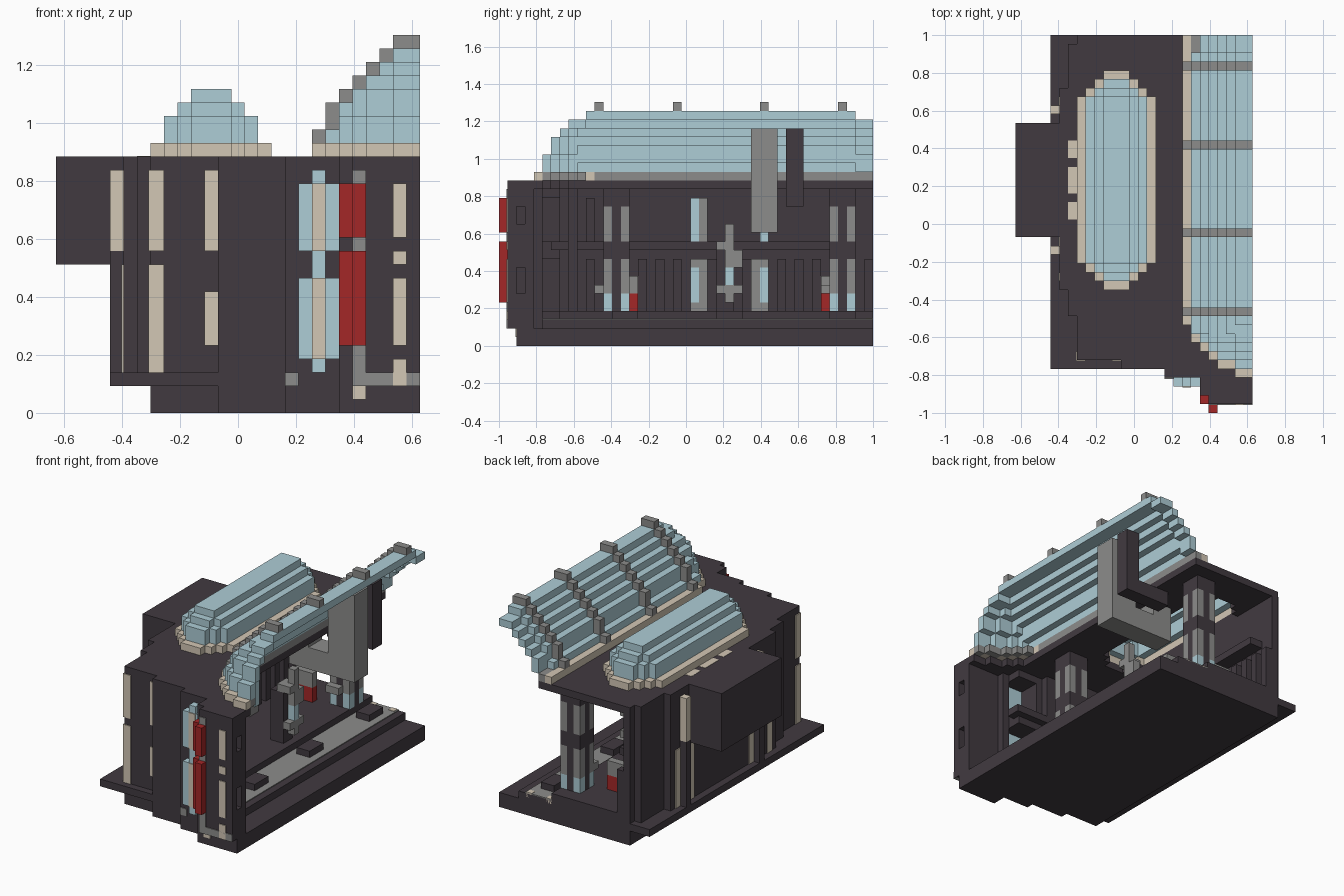
import bpy
import bmesh
from mathutils import Matrix, Vector

default_cube = bpy.data.objects.get("Cube")
if default_cube:
    bpy.data.objects.remove(default_cube)

# Block grid: every part is laid out in whole blocks
WIDE, DEEP = 27, 43
BLOCK = 2 / DEEP
ROOF_TOP = 19
SKIN = 0.12


def make_material(name, red, green, blue):
    material = bpy.data.materials.new(name)
    material.use_nodes = True
    colour = (red, green, blue, 1)
    material.diffuse_color = colour
    shader = material.node_tree.nodes["Principled BSDF"]
    shader.inputs["Base Color"].default_value = colour
    shader.inputs["Roughness"].default_value = 0.9
    return material


DARK = make_material("dark_stone", .053, .042, .051)
GLASS = make_material("pale_blue_glass", .42, .61, .67)
TAN = make_material("tan_trim", .65, .57, .46)
GREY = make_material("grey_metal", .265, .265, .258)
RED = make_material("red_panel", .37, .02, .02)


def build(name, material, boxes):
    """Join blocks given as (x span, y span, z span) into one object."""
    bm = bmesh.new()
    for spans in boxes:
        size = Vector([(high - low) * BLOCK for low, high in spans])
        middle = [(low + high) / 2 * BLOCK for low, high in spans]
        centre = Vector(middle) - Vector((WIDE * BLOCK / 2, 1, 0))
        matrix = Matrix.Translation(centre) @ Matrix.Diagonal(size.to_4d())
        bmesh.ops.create_cube(bm, size=1, matrix=matrix)
    mesh = bpy.data.meshes.new(name)
    bm.to_mesh(mesh)
    bm.free()
    mesh.materials.append(material)
    obj = bpy.data.objects.new(name, mesh)
    bpy.context.collection.objects.link(obj)


def one(start):
    return (start, start + 1)


def shell(height, base):
    """One-block skin under a height field, open underneath."""
    boxes = []
    for i in range(WIDE):
        for j in range(DEEP):
            top = height(i, j)
            if top > base:
                around = (height(i - 1, j), height(i + 1, j),
                          height(i, j - 1), height(i, j + 1))
                boxes.append((one(i), one(j), (min(top - 1, *around), top)))
    return boxes


def front_edge(i):
    """Stepped outline of the front wall."""
    for limit, edge in ((12, 6), (17, 5), (21, 4), (22, 2)):
        if i < limit:
            return edge
    return 1


def side_edge(j):
    """Stepped outline of the closed side wall."""
    for limit, edge in ((11, 7), (14, 6), (37, 5), (42, 6)):
        if j < limit:
            return edge
    return 7


# Base, ledge and floor
build("base", DARK, [((7, WIDE), (6, DEEP), (0, 2)),
                     ((12, WIDE), (5, 6), (0, 2)),
                     ((17, WIDE), (4, 5), (0, 2)),
                     ((21, WIDE), (2, 4), (0, 2))])
build("ledge", DARK, [((4, 17), (5, DEEP), (2, 3))])
build("floor", DARK, [((9, 24), (5, DEEP), (2, 3)),
                      ((8, 19), (7, DEEP), (3, 4))])
build("floor_strip", GREY, [((19, 23), (5, DEEP), (3, 3 + SKIN))])
build("floor_blocks", DARK, [((20, 22), (j, j + 3), (3, 4)) for j in (13, 25, 38)])
build("floor_studs", TAN, [((i, i + .8), (DEEP - .8, DEEP), (2.5, 3 + SKIN * 1.5))
                           for i in (19, 22)])

# Walls follow the stepped outlines: open behind the bay, niches in the cut end
front_wall = []
for i in range(7, WIDE):
    edge = front_edge(i)
    whole = ((edge, edge + 3), (2, 18))
    if 18 <= i < 21:
        front_wall += [(one(i), whole[0], z) for z in ((2, 4), (10, 12), (17, 18))]
    elif i == WIDE - 1:
        front_wall += [(one(i), one(j), (2, 18)) for j in (edge, edge + 2)]
        front_wall += [(one(i), one(edge + 1), z) for z in ((2, 6), (9, 14), (16, 18))]
    else:
        front_wall.append((one(i), *whole))
build("front_wall", DARK, front_wall)
build("side_wall", DARK, [((side_edge(j), 8), one(j), (2, 18))
                          for j in range(6, DEEP)])
build("side_box", DARK, [((0, 6), (20, 33), (11, ROOF_TOP))])


def skylight_span(i, inset):
    """Stepped footprint of the skylight, smaller with each inset."""
    step = min(i - 7, 15 - i, 3)
    if step < inset:
        return None
    return (17 - step + inset, 36 + step - inset)


# Roof, left open under the skylight and the long vault
rail_start = {19: 10, 20: 8, 21: 7, 22: 6, 23: 5, 24: 5, 25: 4, 26: 4}
roof = [((side_edge(j), 7), one(j), (18, ROOF_TOP))
        for j in range(6, DEEP) if side_edge(j) < 7]
for i in range(7, WIDE):
    back = DEEP if i < 21 else rail_start[i] + 1
    hole = skylight_span(i, 1)
    spans = [(front_edge(i), back)]
    if hole:
        spans = [(front_edge(i), hole[0]), (hole[1], back)]
    roof += [(one(i), span, (18, ROOF_TOP)) for span in spans]
build("roof", DARK, roof)
build("roof_inlays", TAN, [(one(6), span, (ROOF_TOP - 1, ROOF_TOP + SKIN / 3))
                           for span in ((22, 24), (25, 28), (29, 31))])


def skylight_height(i, j):
    top = 20
    for inset, level in ((1, 22), (2, 23), (3, 24)):
        span = skylight_span(i, inset)
        if span and span[0] <= j < span[1]:
            top = level
    return top


ring = []
for i in range(7, 16):
    outer, inner = skylight_span(i, 0), skylight_span(i, 1)
    spans = [outer]
    if inner:
        spans = [(outer[0], inner[0]), (inner[1], outer[1])]
    ring += [(one(i), span, (ROOF_TOP, 20)) for span in spans]
build("skylight_ring", TAN, ring)
build("skylight_glass", GLASS, shell(skylight_height, 20))

# Long half vault: one-block shell with a rounded front end
crown = {20: 21, 21: 23, 22: 24, 23: 25, 24: 26, 25: 27, 26: 27}
end_steps = [22, 24, 25, 26, 26]


def vault_height(i, j):
    i = min(i, WIDE - 1)
    if i not in crown or j <= rail_start[i]:
        return 20
    step = j - rail_start[i] - 1
    top = crown[i] - (j > 40)
    return max(20, min(top, end_steps[step]) if step < len(end_steps) else top)


build("vault_glass", GLASS, shell(vault_height, 20))
ribs = []
for j in (11, 20, 30, 39):
    for i in range(19, WIDE):
        low = vault_height(i, j)
        ribs.append((one(i), one(j), (low, low + (2 if i == 20 else 1))))
build("vault_ribs", GREY, ribs)
rail = [(one(19), (rail_start[19], DEEP), (ROOF_TOP, 20))]
lining = [(one(20), (rail_start[19] + 1, DEEP), (ROOF_TOP, 20))]
for i in range(20, WIDE):
    inner = rail_start[i - 1] + 1
    rail.append((one(i), (rail_start[i], inner), (ROOF_TOP, 20)))
    lining.append((one(i), one(inner), (ROOF_TOP, 20)))
build("vault_rail", TAN, rail)
build("vault_lining", GREY, lining)

# Front windows and doors
low_storey, high_storey = (3, 11), (12, 18)


def plate(i, z):
    """Thin strip on the front wall, one block wide."""
    return (one(i), (front_edge(i) - SKIN, front_edge(i)), z)


corner = ((7 - SKIN, 8), (6 - SKIN, 7))
build("front_windows", TAN, [(*corner, low_storey), (*corner, high_storey),
                             plate(11, (5, 9)), plate(11, high_storey)]
      + [plate(25, z) for z in ((2, 4), (5, 10), (11, 12), (13, 17))])
build("bay_glass", GLASS, [((18, 21), (3, 4), (4, 10)), ((18, 21), (3, 4), (12, 17)),
                           (one(19), (3, 4), (3, 18))])
build("bay_mullion", TAN, [(one(19), (3 - SKIN, 3), z) for z in ((4, 10), (12, 17))])
door_spans = ((5, 12), (13, 17))
build("front_doors", RED, [(one(21 + n), (1 - n, 2 - n), z)
                           for z in door_spans for n in (0, 1)])
build("door_fittings", GREY, [plate(22, z) for z in ((3, 5), (12, 13), (17, 18))]
      + [((22, WIDE), (1 - SKIN, 2), (2, 3)), (one(17), (4 - SKIN, 5), (2, 3))])
build("door_step", TAN, [(one(22), (2 - SKIN, 2), one(1))])

# Side windows and pilasters
pilaster_rows = (18, 34)
build("side_pilasters", TAN, [((4, 5), one(j), high_storey) for j in pilaster_rows])
build("pilaster_bases", DARK, [((4, 5), one(j), (2, 12)) for j in pilaster_rows])
build("side_windows", TAN, [((5 - SKIN, 5), one(j), low_storey)
                            for j in (15, 19, 32, 35)])

# Inner wall: panelling, balcony and windows
panels = [((8, 9), one(j), (4, 10)) for j in range(8, DEEP, 2)]
panels += [((8, 9), one(j), (12, 17)) for j in range(8, 14, 2)]
build("wall_panelling", DARK, panels)
build("balcony", DARK, [((8, 10), (6, DEEP - 2), (11, 12)),
                        ((8, 22), (6, 8), (11, 12))])
build("inner_window_frames", GREY, [((8, 10), (j, j + 2), (4, 10)) for j in (22, 29)]
      + [((8, 10), one(23), (12, 17))])
build("inner_window_glass", GLASS, [((9, 10 + SKIN), one(j), (5, 9)) for j in (22, 30)]
      + [((8, 10), one(22), (12, 17)), ((8, 10), one(30), (12, 14))])

# Two columns beneath the roof edge, each with a booth behind
for place, j in (("front", 12), ("back", 38)):
    corners = [(one(i), one(y)) for i in (16, 18) for y in (j, j + 2)]
    build(place + "_column_core", DARK, [((17, 18), (j, j + 3), (3, 18)),
                                         ((16, 19), one(j + 1), (3, 18)),
                                         ((16, 19), (j, j + 3), (10, 12)),
                                         ((16, 19), (j, j + 3), (16, 18))])
    build(place + "_column_posts", GREY, [(*c, z) for c in corners
                                          for z in ((6, 10), (12, 16))]
          + [((16, 18), (j - 1, j), one(6))])
    build(place + "_column_feet", GLASS, [(*c, (4, 6)) for c in corners])
    booth_y = j + 3 if place == "front" else j - 1
    build(place + "_booth", RED, [((11, 14), one(booth_y), (4, 6))])
    build(place + "_booth_top", GREY, [((11, 14), one(booth_y), (6, 8))])

# Central lamp stand
build("stand_post", DARK, [((16, 18), (25, 27), (4, 11))])
build("stand_frame", GREY, [(one(18), one(26), (5, 7)), ((18, 19), (25, 28), (6, 7)),
                            ((18, 19), (26, 28), (9, 11)), ((17, 19), (25, 27), (11, 12)),
                            (one(18), one(26), (12, 14))])
build("stand_light", GLASS, [((18, 19), one(26), (7, 9))])

# Hanging slabs, the grey one stepped to sit under the vault
slab_row = (29, 32)
build("grey_slab", GREY, [((16, 26), slab_row, (13, 16)),
                          ((16, 19), slab_row, (16, 18))]
      + [(one(i), slab_row, (16, min(25, crown[i] - 1))) for i in range(22, 26)])
build("dark_slab", DARK, [((24, 26), (33, 35), (16, 25)),
                          ((19, 24), (33, 35), (16, 18))])
